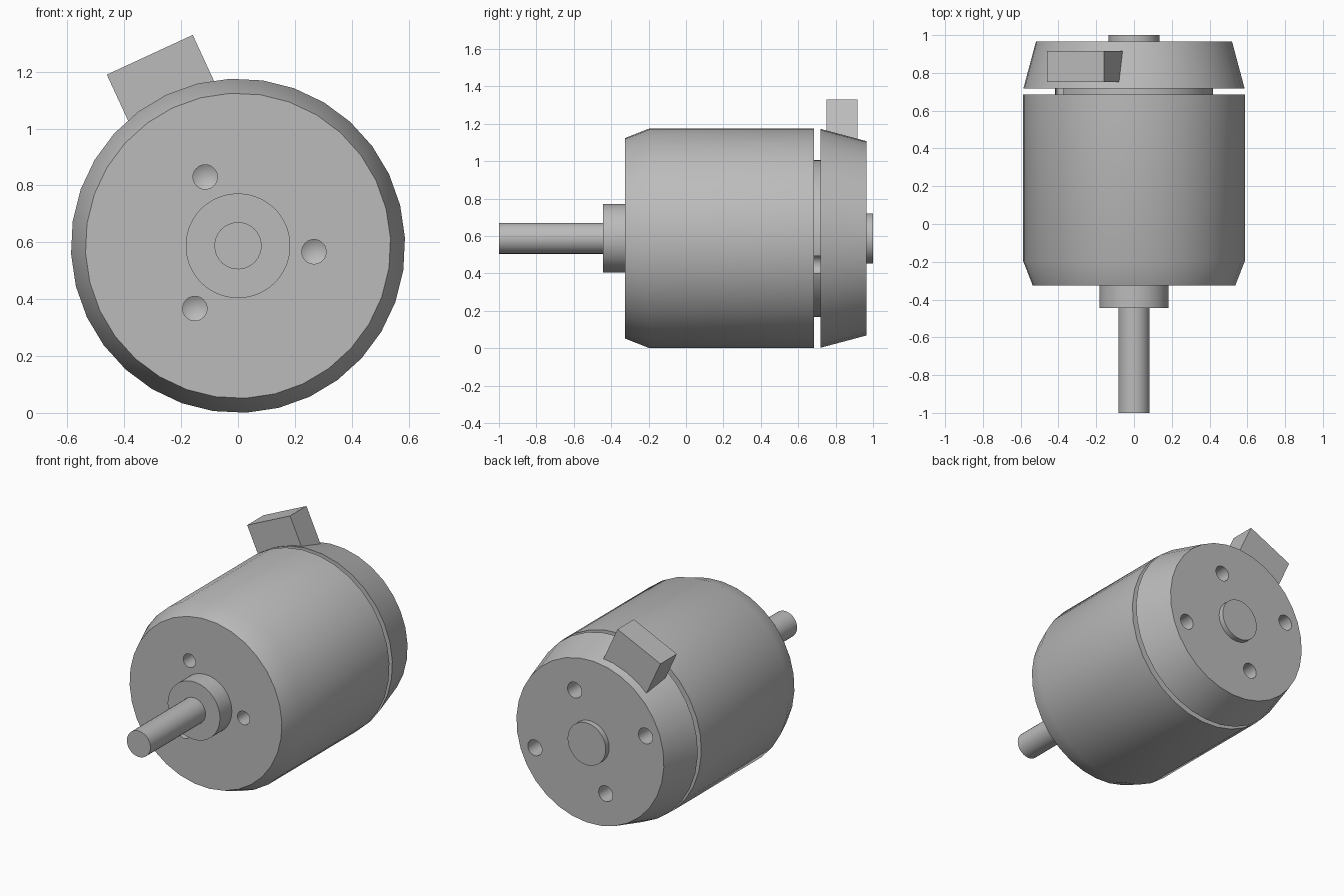
import bpy, bmesh, math
from mathutils import Matrix

AXIS_Z = 0.588                      # height of the motor axis
PHASE = math.radians(2.8125)        # facet rotation of the round parts

if "Cube" in bpy.data.objects:
    bpy.data.objects.remove(bpy.data.objects["Cube"], do_unlink=True)

grey = bpy.data.materials.new("metal grey")
grey.use_nodes = True
colour = (0.5, 0.5, 0.5, 1)
grey.diffuse_color = colour
grey.node_tree.nodes["Principled BSDF"].inputs["Base Color"].default_value = colour


def finish(name, bm):
    bmesh.ops.recalc_face_normals(bm, faces=bm.faces)
    mesh = bpy.data.meshes.new(name)
    bm.to_mesh(mesh)
    bm.free()
    mesh.materials.append(grey)
    obj = bpy.data.objects.new(name, mesh)
    bpy.context.collection.objects.link(obj)
    return obj


def lathe(name, profile, sides=32, x=0, z=0):
    """Solid of revolution along y; profile is a list of (y, radius)."""
    bm = bmesh.new()
    rings = []
    for y, r in profile:
        angles = [PHASE + 2 * math.pi * i / sides for i in range(sides)]
        rings.append([bm.verts.new((x + r * math.cos(a), y, AXIS_Z + z + r * math.sin(a)))
                      for a in angles])
    for low, high in zip(rings, rings[1:]):
        for i in range(sides):
            j = (i + 1) % sides
            bm.faces.new((low[i], low[j], high[j], high[i]))
    for (y, r), ring in ((profile[0], rings[0]), (profile[-1], rings[-1])):
        if r > 0:
            bm.faces.new(ring)
    bmesh.ops.remove_doubles(bm, verts=bm.verts, dist=1e-5)
    return finish(name, bm)


def drill(target, profile, radius, degrees):
    """Cut a round hole at a polar position around the axis."""
    a = math.radians(degrees)
    cutter = lathe("drill_cutter", profile, 24, radius * math.cos(a), radius * math.sin(a))
    cutter.hide_render = True
    mod = target.modifiers.new("hole", 'BOOLEAN')
    mod.operation = 'DIFFERENCE'
    mod.solver = 'EXACT'
    mod.object = cutter
    bpy.context.view_layer.objects.active = target
    bpy.ops.object.modifier_apply(modifier=mod.name)
    bpy.data.objects.remove(cutter, do_unlink=True)


# Main housing with chamfered front and three blind threaded holes
housing = lathe("housing", [(-0.325, 0.537), (-0.195, 0.588), (0.685, 0.588)])
for k in range(3):
    drill(housing, [(-0.4, 0.043), (-0.2, 0.043), (-0.175, 0)], 0.268, -4.5 + 120 * k)

# Tapered end cap with its narrower neck; mounting holes notch the neck
end_cap = lathe("end_cap", [(0.68, 0.42), (0.718, 0.42), (0.718, 0.586), (0.965, 0.52)])
for k in range(4):
    drill(end_cap, [(0.6, 0.05), (1.05, 0.05)], (0.32, 0.415)[k % 2], 70 + 90 * k)

# Shaft, front collar and rear bearing boss
shaft = lathe("shaft", [(-1, 0.083), (-0.44, 0.083)])
collar = lathe("front_collar", [(-0.445, 0.184), (-0.32, 0.184)], 64)
boss = lathe("rear_boss", [(0.96, 0.134), (1, 0.134)], 64)

# Cable outlet block, turned to point outwards from the cap
bm = bmesh.new()
bmesh.ops.create_cube(bm, size=1)
bmesh.ops.transform(bm, verts=bm.verts, matrix=(
    Matrix.Translation((0, 0, AXIS_Z)) @ Matrix.Rotation(math.radians(-24.8), 4, 'Y')
    @ Matrix.Translation((0, 0.834, 0.595)) @ Matrix.Diagonal((0.333, 0.165, 0.29, 1))))
finish("cable_outlet", bm)

# Smooth round sides, crisp rims
for obj in (housing, end_cap, shaft, collar, boss):
    bpy.ops.object.select_all(action='DESELECT')
    obj.select_set(True)
    bpy.context.view_layer.objects.active = obj
    bpy.ops.object.shade_smooth_by_angle(angle=math.radians(30))
